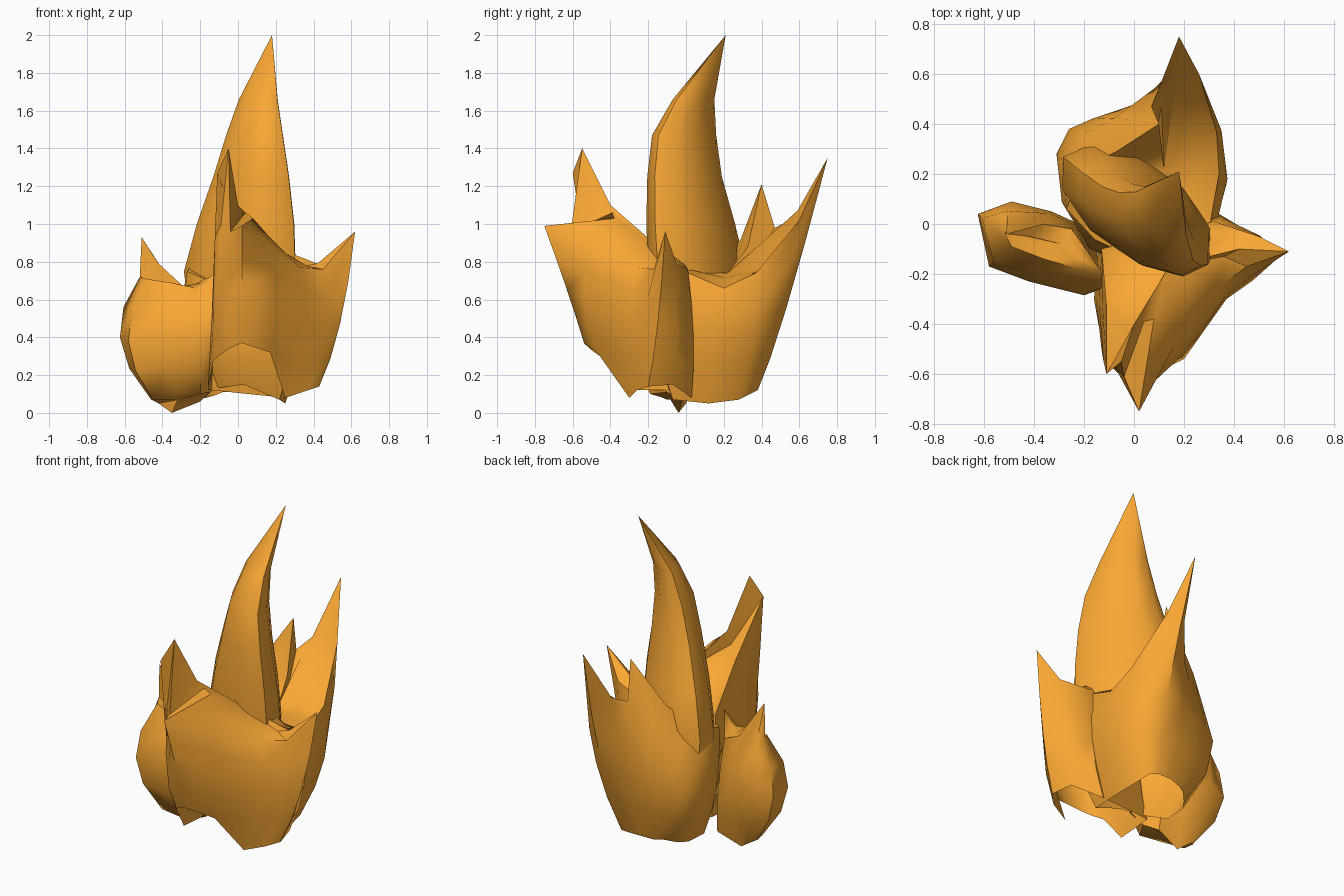
import bpy, bmesh, math
from mathutils import Vector

mat = bpy.data.materials.new("flame_orange")
mat.diffuse_color = (0.95, 0.39, 0.035, 1)


def finish(name, bm, angle=50):
    bmesh.ops.recalc_face_normals(bm, faces=bm.faces)
    me = bpy.data.meshes.new(name)
    bm.to_mesh(me)
    bm.free()
    me.materials.append(mat)
    ob = bpy.data.objects.new(name, me)
    bpy.context.collection.objects.link(ob)
    bpy.ops.object.select_all(action='DESELECT')
    ob.select_set(True)
    bpy.context.view_layer.objects.active = ob
    bpy.ops.object.shade_smooth_by_angle(angle=math.radians(angle))


def skin(bm, rings, tip, closed):
    """Bridge rings of points and close the top on a single point."""
    vs = [[bm.verts.new(p) for p in r] for r in rings]
    n = len(vs[0])
    for a, b in zip(vs, vs[1:]):
        for i in range(n):
            j = (i + 1) % n
            bm.faces.new((a[i], a[j], b[j], b[i]))
    t = bm.verts.new(tip)
    for i in range(n):
        bm.faces.new((vs[-1][i], vs[-1][(i + 1) % n], t))
    if closed:
        b = bm.verts.new(sum((v.co for v in vs[0]), Vector()) / n)
        for i in range(n):
            bm.faces.new((vs[0][(i + 1) % n], vs[0][i], b))


def crown(name, ribs, cap, closed=False, steps=4):
    """Jagged cup: each rib curves base-belly-rim, then dips inside to the cap.
    A rib may carry a fourth point that sets where it dips to."""
    rings = [[] for _ in range(steps + 2)]
    for rib in ribs:
        a, b, c = (Vector(p) for p in rib[:3])
        for s in range(steps + 1):
            t = s / steps
            rings[s].append(a * (1 - t) * (1 - 2 * t) + b * 4 * t * (1 - t) + c * t * (2 * t - 1))
        d = c.lerp(Vector(cap), 0.4)
        d.z = c.z + (cap[2] - c.z) * 0.7
        rings[-1].append(Vector(rib[3]) if len(rib) > 3 else d)
    bm = bmesh.new()
    skin(bm, rings, cap, closed)
    finish(name, bm)


def tongue(name, levels, tip, sides=10, skew=-0.6):
    """Tapering flame from bounding boxes (z, x0, x1, y0, y1);
    skew stretches each section along a diagonal."""
    rings = []
    for z, x0, x1, y0, y1 in levels:
        ring = []
        for i in range(sides):
            a = 2 * math.pi * i / sides
            ring.append(((x0 + x1) / 2 + (x1 - x0) / 2 * math.cos(a - skew / 2),
                         (y0 + y1) / 2 + (y1 - y0) / 2 * math.sin(a + skew / 2), z))
        rings.append(ring)
    bm = bmesh.new()
    skin(bm, rings, tip, False)
    finish(name, bm)


# tall central flame, growing out of the rear cup
tongue("central_flame", [
    (0.50, -0.27, 0.30, -0.18, 0.30),
    (0.75, -0.30, 0.32, -0.20, 0.32),
    (1.00, -0.23, 0.31, -0.21, 0.26),
    (1.25, -0.14, 0.28, -0.205, 0.19),
    (1.47, -0.07, 0.245, -0.18, 0.16),
    (1.66, 0.00, 0.215, -0.07, 0.15)], (0.18, 0.21, 2.0))

# rear cup with two points
crown("rear_flame", [
    ((0.22, -0.07, 0.07), (0.29, -0.14, 0.40), (0.29, -0.08, 0.78)),
    ((0.25, 0.12, 0.05), (0.37, 0.16, 0.45), (0.34, 0.20, 0.66)),
    ((0.23, 0.28, 0.07), (0.34, 0.36, 0.42), (0.33, 0.37, 0.74)),
    ((0.19, 0.36, 0.11), (0.28, 0.48, 0.55), (0.26, 0.60, 1.02), (0.24, 0.48, 0.80)),
    ((0.14, 0.38, 0.12), (0.20, 0.53, 0.55), (0.18, 0.75, 1.35), (0.17, 0.59, 1.07)),
    ((0.05, 0.38, 0.12), (0.06, 0.50, 0.55), (0.11, 0.57, 1.03), (0.11, 0.47, 0.96)),
    ((-0.03, 0.36, 0.11), (-0.05, 0.46, 0.50), (0.07, 0.47, 0.98)),
    ((-0.08, 0.33, 0.11), (-0.17, 0.42, 0.52), (0.10, 0.40, 1.21)),
    ((-0.13, 0.28, 0.09), (-0.26, 0.38, 0.48), (-0.07, 0.29, 0.92)),
    ((-0.17, 0.22, 0.08), (-0.31, 0.28, 0.45), (-0.21, 0.22, 0.82)),
    ((-0.18, 0.08, 0.08), (-0.28, 0.10, 0.40), (-0.27, 0.06, 0.75)),
    ((-0.12, -0.04, 0.13), (-0.18, -0.10, 0.40), (-0.16, -0.06, 0.70)),
    ((0.03, -0.10, 0.15), (0.03, -0.19, 0.40), (0.03, -0.15, 0.70))],
    (0.12, 0.22, 0.74))

# front shell with arched lower edge, twin front points and right horn
crown("front_flame", [
    ((-0.14, -0.05, 0.12), (-0.13, -0.10, 0.40), (-0.13, -0.10, 0.73)),
    ((-0.16, -0.30, 0.12), (-0.14, -0.32, 0.50), (-0.11, -0.33, 0.98)),
    ((-0.13, -0.42, 0.28), (-0.13, -0.50, 0.65), (-0.11, -0.60, 1.27)),
    ((-0.09, -0.47, 0.31), (-0.11, -0.55, 0.68), (-0.05, -0.55, 1.40), (0.00, -0.40, 1.10)),
    ((-0.05, -0.51, 0.34), (-0.07, -0.58, 0.65), (-0.04, -0.61, 0.96), (0.04, -0.39, 1.06)),
    ((0.02, -0.54, 0.37), (0.02, -0.63, 0.65), (0.02, -0.75, 0.99), (0.08, -0.38, 1.03)),
    ((0.17, -0.47, 0.32), (0.20, -0.54, 0.60), (0.16, -0.49, 0.92), (0.15, -0.32, 0.95)),
    ((0.25, -0.30, 0.08), (0.37, -0.30, 0.48), (0.33, -0.26, 0.77), (0.26, -0.18, 0.84)),
    ((0.37, -0.26, 0.12), (0.47, -0.23, 0.45), (0.45, -0.17, 0.76), (0.36, -0.13, 0.78)),
    ((0.43, -0.20, 0.14), (0.54, -0.15, 0.47), (0.62, -0.11, 0.96), (0.42, -0.10, 0.79)),
    ((0.40, -0.07, 0.15), (0.49, -0.05, 0.45), (0.50, -0.05, 0.79), (0.37, -0.05, 0.78)),
    ((0.25, 0.03, 0.08), (0.34, 0.04, 0.40), (0.32, 0.01, 0.76))],
    (0.14, -0.17, 0.90))

# small left flame
crown("left_flame", [
    ((-0.20, -0.02, 0.06), (-0.22, 0.00, 0.35), (-0.25, -0.02, 0.65)),
    ((-0.35, -0.04, 0.00), (-0.33, 0.05, 0.35), (-0.36, 0.00, 0.70)),
    ((-0.42, 0.00, 0.05), (-0.49, 0.09, 0.42), (-0.51, -0.04, 0.93), (-0.42, -0.05, 0.79)),
    ((-0.46, -0.04, 0.07), (-0.625, 0.04, 0.40), (-0.52, -0.03, 0.72)),
    ((-0.45, -0.10, 0.07), (-0.58, -0.17, 0.38), (-0.49, -0.09, 0.71)),
    ((-0.32, -0.17, 0.10), (-0.42, -0.23, 0.40), (-0.36, -0.14, 0.69)),
    ((-0.20, -0.19, 0.10), (-0.20, -0.285, 0.40), (-0.22, -0.18, 0.66)),
    ((-0.15, -0.10, 0.11), (-0.13, -0.26, 0.40), (-0.13, -0.19, 0.73))],
    (-0.29, -0.08, 0.67), closed=True)
